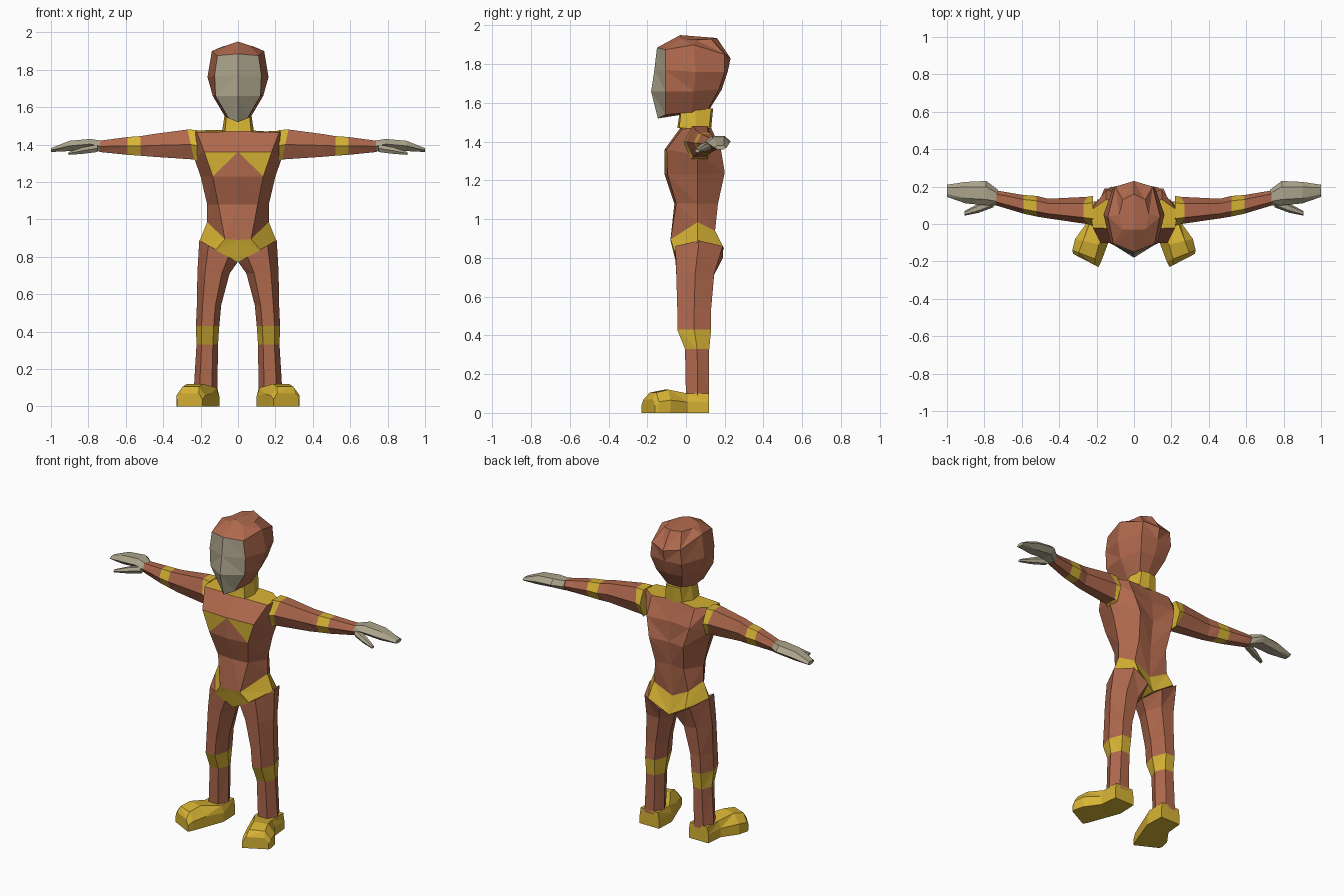
import bpy, bmesh

default_cube = bpy.data.objects.get("Cube")
if default_cube:
    bpy.data.objects.remove(default_cube, do_unlink=True)


def make_material(name, colour):
    mat = bpy.data.materials.new(name)
    mat.use_nodes = True
    rgba = (*colour, 1)
    mat.diffuse_color = rgba
    mat.node_tree.nodes["Principled BSDF"].inputs["Base Color"].default_value = rgba
    return mat


SUIT, TRIM, PALE = range(3)
materials = [
    make_material("rust brown", (.43, .14, .074)),
    make_material("mustard yellow", (.68, .45, .035)),
    make_material("warm grey", (.41, .37, .26)),
]


def loft(name, rings, colour, closed=True, cap_colour=None):
    """Skin rings into triangles, then mirror across x; open rings are half sections."""
    bm = bmesh.new()
    rows = [[bm.verts.new(point) for point in ring] for ring in rings]
    count = len(rows[0])
    for row, (upper, lower) in enumerate(zip(rows, rows[1:])):
        for col in range(count if closed else count - 1):
            nxt = (col + 1) % count
            triangles = ((upper[col], lower[nxt], upper[nxt]),
                         (upper[col], lower[col], lower[nxt]))
            for half, corners in enumerate(triangles):
                bm.faces.new(corners).material_index = colour(row, col, half)
    start = bm.faces.new(rows[0])
    end = bm.faces.new(rows[-1][::-1])
    start.material_index = colour(0, 1, 0) if cap_colour is None else cap_colour
    end.material_index = colour(len(rows) - 2, 1, 0)
    if closed:
        bmesh.ops.recalc_face_normals(bm, faces=bm.faces)
    mesh = bpy.data.meshes.new(name)
    bm.to_mesh(mesh)
    bm.free()
    for mat in materials:
        mesh.materials.append(mat)
    obj = bpy.data.objects.new(name, mesh)
    bpy.context.collection.objects.link(obj)
    mirror = obj.modifiers.new("mirror", 'MIRROR')
    mirror.merge_threshold = 0.0005
    return obj


def hexagon(a0, a1, b0, b1, inset=.24):
    """Six-sided section inside a box, with its points on the a sides."""
    mid, step = (b0 + b1) / 2, (a1 - a0) * inset
    return [(a0, mid), (a0 + step, b0), (a1 - step, b0),
            (a1, mid), (a1 - step, b1), (a0 + step, b1)]


def plain(index):
    return lambda row, col, half: index


# Torso: half sections running from front centre round to the spine
def torso_colour(row, col, half):
    belt = row == 4
    chest_patch = row == 1 and col == 0 and half == 0
    return TRIM if belt or chest_patch else SUIT


loft("torso", [
    [(0, -.03, 1.47), (.22, -.02, 1.465), (.235, .07, 1.475), (.15, .13, 1.47), (0, .12, 1.48)],
    [(0, -.11, 1.36), (.18, -.1, 1.36), (.235, .06, 1.33), (.15, .18, 1.36), (0, .165, 1.36)],
    [(0, -.11, 1.23), (.135, -.095, 1.23), (.2, .06, 1.23), (.12, .2, 1.24), (0, .17, 1.23)],
    [(0, -.06, 1.08), (.105, -.05, 1.08), (.165, .06, 1.08), (.1, .165, 1.08), (0, .15, 1.08)],
    [(0, -.08, .89), (.07, -.08, .895), (.165, .06, .985), (.12, .15, .94), (0, .14, .88)],
    [(0, -.05, .77), (.12, -.06, .835), (.207, .06, .88), (.13, .195, .85), (0, .17, .77)],
], torso_colour, closed=False, cap_colour=TRIM)

# Neck
loft("neck", [
    [(0, -.03, 1.57), (.06, -.025, 1.57), (.07, .05, 1.57), (.05, .13, 1.57), (0, .14, 1.57)],
    [(0, -.045, 1.47), (.07, -.035, 1.47), (.085, .05, 1.47), (.06, .12, 1.47), (0, .13, 1.47)],
], plain(TRIM), closed=False)


# Head with a pale face panel
def head_colour(row, col, half):
    return PALE if row > 0 and col == 0 else SUIT


loft("head", [
    [(0, -.03, 1.95), (.06, -.03, 1.93), (.08, .05, 1.925), (.06, .13, 1.93), (0, .16, 1.935)],
    [(0, -.15, 1.885), (.11, -.105, 1.875), (.14, .04, 1.9), (.1, .2, 1.85), (0, .23, 1.83)],
    [(0, -.163, 1.77), (.125, -.105, 1.77), (.163, .05, 1.76), (.11, .2, 1.76), (0, .215, 1.76)],
    [(0, -.18, 1.66), (.12, -.105, 1.66), (.135, .04, 1.66), (.09, .17, 1.67), (0, .185, 1.67)],
    [(0, -.145, 1.52), (.05, -.105, 1.54), (.07, .03, 1.55), (.05, .11, 1.56), (0, .12, 1.565)],
], head_colour, closed=False)


# Arms and hands: sections across x, given as (top x, bottom x, y range, z range)
def limb_across(sections):
    rings = []
    for x_top, x_low, y0, y1, z0, z1 in sections:
        rings.append([(x_low + (x_top - x_low) * (z - z0) / (z1 - z0), y, z)
                      for y, z in hexagon(y0, y1, z0, z1)])
    return rings


loft("arms", limb_across([
    (.22, .22, -.01, .15, 1.31, 1.478),
    (.27, .235, 0, .145, 1.32, 1.48),
    (.46, .46, .03, .135, 1.335, 1.455),
    (.52, .52, .04, .15, 1.34, 1.445),
    (.59, .59, .055, .155, 1.345, 1.44),
    (.74, .74, .1, .18, 1.36, 1.42),
]), lambda row, col, half: TRIM if row in (0, 3) else SUIT)

loft("hands", limb_across([
    (.73, .73, .1, .185, 1.36, 1.42),
    (.79, .79, .1, .23, 1.375, 1.43),
    (.9, .9, .11, .225, 1.365, 1.42),
    (1, 1, .145, .21, 1.36, 1.38),
]), plain(PALE))

loft("thumbs", limb_across([
    (.75, .75, .09, .14, 1.36, 1.4),
    (.83, .83, .06, .11, 1.35, 1.385),
    (.905, .905, .045, .07, 1.345, 1.36),
]), plain(PALE))

# Legs: (inner z, outer z, x range, y range), the top ring follows the belt
leg_rings = []
for z_in, z_out, x0, x1, y0, y1 in [
    (.77, .89, .003, .207, -.055, .19),
    (.71, .72, .045, .217, -.05, .145),
    (.54, .54, .09, .22, -.045, .13),
    (.43, .43, .1, .225, -.045, .13),
    (.33, .33, .107, .222, -.005, .12),
    (.08, .08, .11, .237, 0, .12),
]:
    leg_rings.append([(x, y, z_in + (z_out - z_in) * (x - x0) / (x1 - x0))
                      for x, y in hexagon(x0, x1, y0, y1)])
loft("legs", leg_rings, lambda row, col, half: TRIM if row == 3 else SUIT)

# Feet: inner and outer sole points from heel to toe, with height
foot_rings = []
for xi, yi, xo, yo, height, inset in [
    (.105, .12, .24, .12, .1, .05),
    (.1, .0, .25, .01, .1, .1),
    (.145, -.12, .315, -.08, .12, .25),
    (.175, -.2, .33, -.14, .105, .22),
    (.19, -.23, .325, -.16, .07, .15),
]:
    def across(t, z):
        return (xi + (xo - xi) * t, yi + (yo - yi) * t, z)
    foot_rings.append([across(0, 0), across(1, 0), across(1, height * .55),
                       across(1 - inset, height), across(inset, height),
                       across(0, height * .55)])
loft("feet", foot_rings, plain(TRIM))
